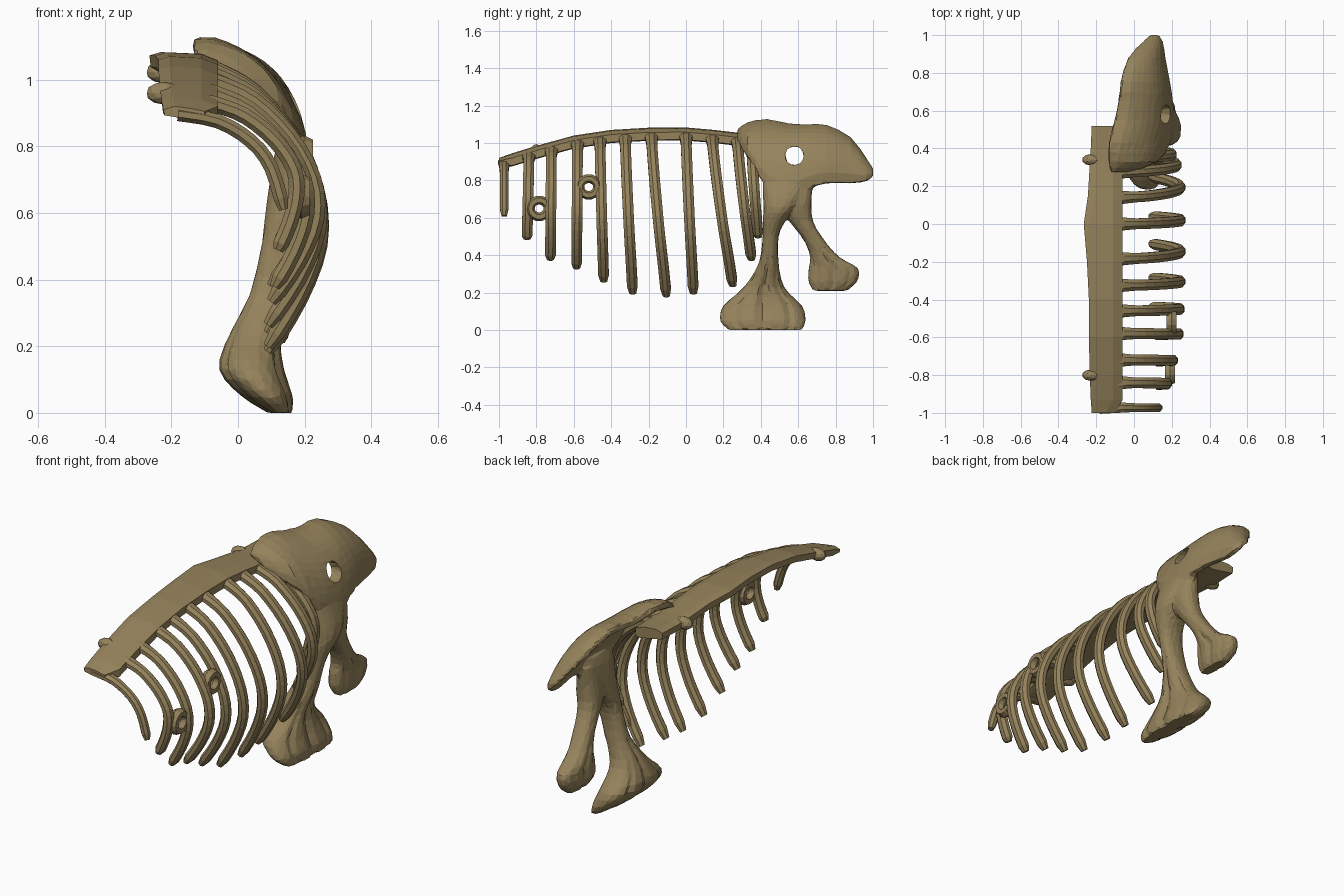
import bpy, bmesh, math
from mathutils import Vector

if "Cube" in bpy.data.objects:
    bpy.data.objects.remove(bpy.data.objects["Cube"])

bone = bpy.data.materials.new("olive bone")
bone.diffuse_color = (0.30, 0.225, 0.105, 1)
bone.use_nodes = True
bone.node_tree.nodes["Principled BSDF"].inputs["Base Color"].default_value = bone.diffuse_color


def finish(name, bm):
    bmesh.ops.recalc_face_normals(bm, faces=bm.faces)
    if bm.calc_volume(signed=True) < 0:
        bmesh.ops.reverse_faces(bm, faces=bm.faces)
    me = bpy.data.meshes.new(name)
    bm.to_mesh(me)
    bm.free()
    me.materials.append(bone)
    ob = bpy.data.objects.new(name, me)
    bpy.context.collection.objects.link(ob)
    return ob


def loft(bm, rings):
    loops = [[bm.verts.new(p) for p in r] for r in rings]
    for a, b in zip(loops, loops[1:]):
        for i in range(len(a)):
            j = (i + 1) % len(a)
            bm.faces.new((a[i], a[j], b[j], b[i]))
    bm.faces.new(loops[0][::-1])
    bm.faces.new(loops[-1])


def smooth(rows, n):
    """Catmull-Rom interpolation of rows of numbers."""
    out = []
    for i in range(len(rows) - 1):
        q = [rows[max(0, min(len(rows) - 1, i + k))] for k in (-1, 0, 1, 2)]
        for s in range(n):
            t = s / n
            out.append([b + .5 * t * (c - a + t * (2*a - 5*b + 4*c - d + t * (3*(b - c) + d - a)))
                        for a, b, c, d in zip(*q)])
    return out + [list(rows[-1])]


def tube(bm, path, ry, rn, sides=8):
    """Tube along a path, ry across in y and rn thick in xz; flared root, rounded tip."""
    pts = [Vector(p) for p in path]
    rings = []
    for i, p in enumerate(pts):
        t = (pts[min(i + 1, len(pts) - 1)] - pts[max(i - 1, 0)])
        n = Vector((-t.z, 0, t.x)).normalized()
        k = 0.65 if i == len(pts) - 1 else 1
        flare = max(1, 1.5 - .1 * i)
        rings.append([p + Vector((0, ry * k * flare * math.cos(a), 0)) + n * rn * k * math.sin(a)
                      for a in [2 * math.pi * (j + .5) / sides for j in range(sides)]])
    loft(bm, rings)


# Spine: tilted slab with arched profile (y, left x, right x, top z)
SPINE = [(-1, -.22, -.10, .92), (-.93, -.225, -.06, .945), (-.8, -.23, -.06, .985),
         (-.6, -.235, -.06, 1.04), (-.4, -.235, -.06, 1.07), (-.2, -.245, -.06, 1.082),
         (0, -.262, -.06, 1.083), (.15, -.24, -.06, 1.07), (.32, -.23, -.06, 1.05),
         (.40, -.225, -.05, 1.045), (.52, -.22, -.06, 1.045)]


def spine_z(y):
    for a, b in zip(SPINE, SPINE[1:]):
        if y <= b[0]:
            return a[3] + (b[3] - a[3]) * (y - a[0]) / (b[0] - a[0])
    return SPINE[-1][3]


bm = bmesh.new()
rings = []
for y, l, r, z in SPINE:
    t = .6 if y == -1 else 1
    rings.append([(l, y, z - .045 * t), (l - .004, y, z - .01), (l + .03, y, z), (r - .05, y, z - .005),
                  (r, y, z - .025 * t), (r, y, z - .065 * t), (r - .03, y, z - .07 * t)])
loft(bm, rings)
finish("spine", bm)

# Small knobs on the inner edge of the spine
for y in (-.8, .34):
    bm = bmesh.new()
    bmesh.ops.create_icosphere(bm, subdivisions=2, radius=.034)
    for v in bm.verts:
        v.co = Vector((v.co.x * 1.5 - .225, v.co.y * .9 + y, v.co.z + spine_z(y) - .025))
    finish("spine_knob", bm)

# Ribs: top y, bottom y, bottom z, largest x, tip x
RIBS = [(-.84, -.85, .48, .175, .12), (-.72, -.725, .37, .205, .11), (-.58, -.585, .325, .235, .10),
        (-.46, -.44, .255, .24, .09), (-.325, -.285, .19, .243, .09), (-.185, -.105, .175, .245, .09),
        (0, .04, .19, .245, .09), (.14, .25, .23, .243, .09), (.275, .35, .37, .225, .10),
        (.35, .385, .49, .20, .12)]
# fraction of drop, fraction of reach
SHAPE = [(0, -.10), (.015, .03), (.09, .38), (.25, .74), (.44, .97), (.62, 1)]


def rib_path(y0, y1, ze, xm, xe):
    zs = spine_z(y0) - .042
    rows = [(-.07 + f * (xm + .07), y0 + (y1 - y0) * d ** 1.2, zs - d * (zs - ze))
            for d, f in SHAPE]
    rows.append((xm - .39 * (xm - xe), y0 + (y1 - y0) * .8, zs - .81 * (zs - ze)))
    return smooth(rows + [(xe, y1, ze + .008)], 3)


for spec in RIBS:
    bm = bmesh.new()
    tube(bm, rib_path(*spec), .031, .026)
    finish("rib", bm)
bm = bmesh.new()
tube(bm, smooth([(-.18, -.972, .897), (-.06, -.972, .875), (.04, -.972, .815),
                 (.10, -.972, .735), (.137, -.972, .61)], 3), .024, .023)
finish("front_short_rib", bm)

# Bony bridges joining two pairs of ribs, each with a small round opening
for y, z, pair in ((-.785, .65, RIBS[0:2]), (-.52, .765, RIBS[2:4])):
    x = sum(min(rib_path(*s), key=lambda p: abs(p[2] - z))[0] for s in pair) / 2
    bm = bmesh.new()
    n = 14
    loops = []
    for i in range(n):
        a = 2 * math.pi * i / n
        loops.append([bm.verts.new((x + .03 * math.sin(b), y + (.046 + .022 * math.cos(b)) * math.cos(a),
                                    z + (.045 + .024 * math.cos(b)) * math.sin(a)))
                      for b in [2 * math.pi * k / 6 for k in range(6)]])
    for i in range(n):
        a, b = loops[i], loops[(i + 1) % n]
        for k in range(6):
            bm.faces.new((a[k], a[(k + 1) % 6], b[(k + 1) % 6], b[k]))
    finish("rib_bridge", bm)

# Hip bone: curved blade, lofted along y
# y, top x/z, bulge control x/z, bottom x/z, half thickness
BLADE = [(.275, -.115, 1.065, -.07, 1.05, -.03, 1.00, .012),
         (.33, -.12, 1.09, .05, 1.08, .11, .94, .024),
         (.43, -.115, 1.11, .13, 1.06, .175, .78, .028),
         (.55, -.085, 1.085, .165, 1.05, .19, .73, .028),
         (.65, -.065, 1.08, .16, 1.05, .185, .77, .027),
         (.75, -.055, 1.08, .15, 1.04, .17, .80, .026),
         (.88, -.015, 1.01, .13, 1.0, .145, .80, .025),
         (.965, .06, .90, .12, .89, .135, .81, .022),
         (1.0, .09, .855, .11, .85, .12, .83, .012)]
hip = bmesh.new()
rings = []
for y, x0, z0, x1, z1, x2, z2, t in smooth(BLADE, 2):
    outer, inner = [], []
    for k in range(13):
        s = k / 12
        p = Vector((x0, z0)) * (1 - s)**2 + Vector((x1, z1)) * 2*s*(1 - s) + Vector((x2, z2)) * s*s
        d = (Vector((x1 - x0, z1 - z0)) * (1 - s) + Vector((x2 - x1, z2 - z1)) * s).normalized()
        n = Vector((-d.y, d.x))
        h = t * (.55 if k in (0, 12) else 1)
        e = d * (-t * .6 if k == 0 else t * .6 if k == 12 else 0)
        outer.append(tuple(p + e + n * h))
        inner.append(tuple(p + e - n * h))
    rings.append([(x, y, z) for x, z in outer + inner[::-1]])
loft(hip, rings)


# Hip legs: stacked oval sections (z, y range, x range), fluted towards the foot
def leg(rows, flute_below):
    rings = []
    for z, y0, y1, x0, x1 in smooth(rows, 3):
        f = .2 if z < flute_below else 0
        ring = []
        for i in range(40):
            a = 2 * math.pi * i / 40
            c, s = math.cos(a), math.sin(a)
            k = 1 - f * (i % 4 == 2) * abs(s)
            ring.append(((x0 + x1) / 2 + k * (x1 - x0) / 2 * math.copysign(abs(s)**.85, s),
                         (y0 + y1) / 2 + (y1 - y0) / 2 * math.copysign(abs(c)**.85, c), z))
        rings.append(ring)
    loft(hip, rings)


leg([(.84, .44, .66, .13, .19), (.78, .41, .66, .11, .215), (.66, .415, .59, .09, .25),
     (.58, .41, .53, .08, .23), (.50, .41, .495, .07, .20), (.36, .39, .495, .035, .165),
     (.23, .31, .525, -.03, .13), (.13, .20, .62, -.058, .14), (.05, .182, .64, .01, .165),
     (.0, .23, .62, .09, .163)], .40)
leg([(.80, .50, .68, .12, .20), (.68, .50, .67, .10, .22), (.58, .555, .68, .09, .20),
     (.48, .63, .74, .08, .18), (.39, .665, .82, .06, .17), (.33, .655, .92, .05, .165),
     (.26, .655, .915, .05, .16), (.21, .68, .86, .08, .145)], .42)
hip = finish("hip_bone", hip)


def bake(ob):
    bpy.context.view_layer.update()
    dg = bpy.context.evaluated_depsgraph_get()
    me = bpy.data.meshes.new_from_object(ob.evaluated_get(dg))
    ob.modifiers.clear()
    ob.data = me
    me.materials.clear()
    me.materials.append(bone)
    me.polygons.foreach_set("material_index", [0] * len(me.polygons))
    me.shade_flat()


m = hip.modifiers.new("fuse", 'REMESH')
m.mode = 'VOXEL'
m.voxel_size = .010
m = hip.modifiers.new("soften", 'SMOOTH')
m.iterations = 1
bake(hip)

# Round opening through the blade: remove both skins and bridge the two edges
bm = bmesh.new()
bm.from_mesh(hip.data)


def from_hole(p):
    return Vector((p.y - .58, p.z - .932))


bmesh.ops.delete(bm, geom=[f for f in bm.faces if from_hole(f.calc_center_median()).length < .052],
                 context='FACES')
rim = [e for e in bm.edges if e.is_boundary]
for v in {v for e in rim for v in e.verts}:
    d = from_hole(v.co).normalized() * .05
    v.co.y, v.co.z = .58 + d.x, .932 + d.y
bmesh.ops.bridge_loops(bm, edges=rim)
bmesh.ops.recalc_face_normals(bm, faces=bm.faces)
bm.to_mesh(hip.data)
bm.free()

# Low-poly facets
m = hip.modifiers.new("facet", 'DECIMATE')
m.ratio = .06
bake(hip)
